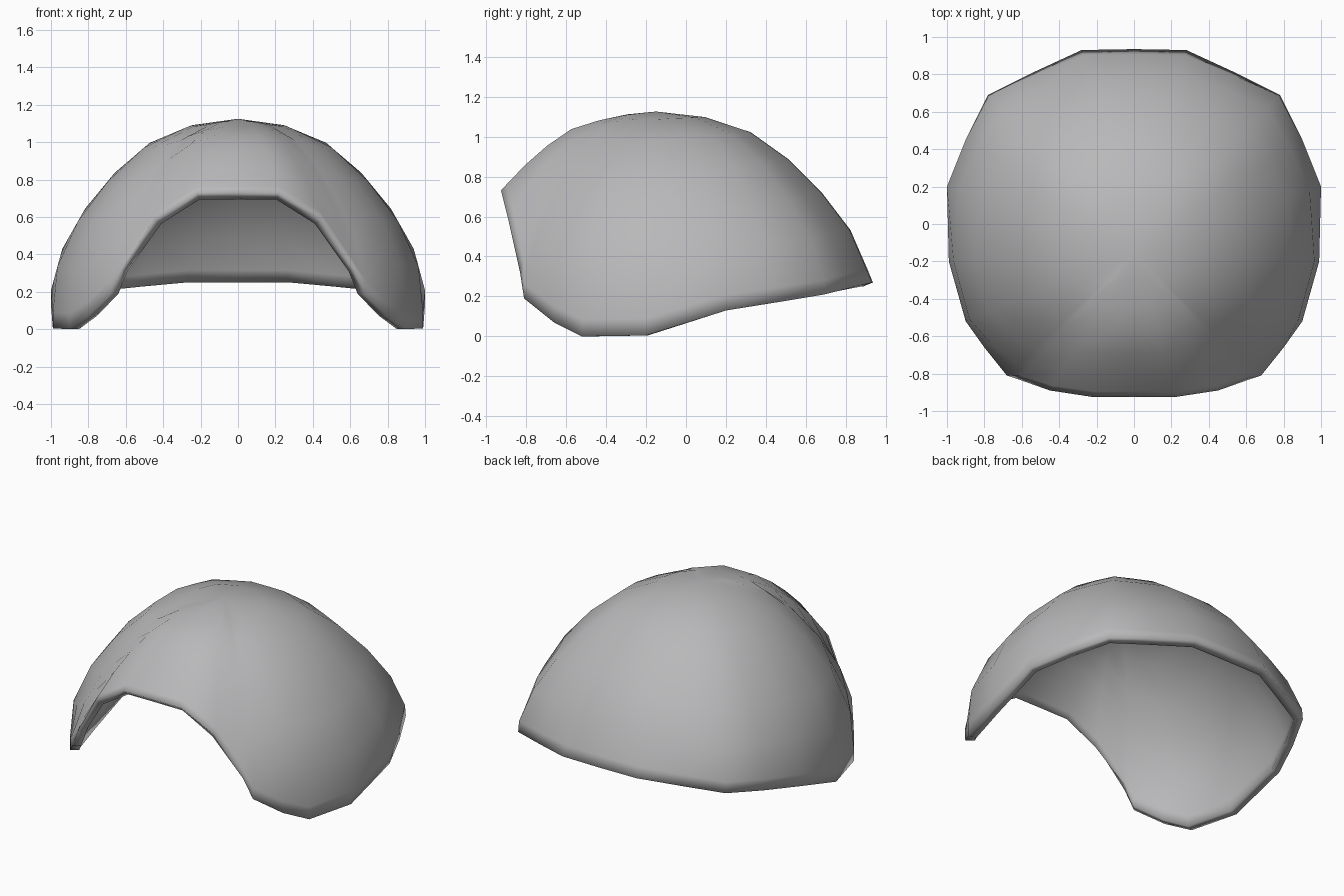
import bpy, bmesh, math

if "Cube" in bpy.data.objects:
    bpy.data.objects.remove(bpy.data.objects["Cube"])

# Right half of the rim, from the front centre round to the back centre
RIM = [(0, -0.925, 0.73), (0.22, -0.925, 0.73), (0.45, -0.89, 0.59), (0.62, -0.83, 0.32),
       (0.68, -0.81, 0.19), (0.80, -0.66, 0.07), (0.90, -0.52, 0.0), (0.99, -0.20, 0.005),
       (1.0, 0.20, 0.13), (0.90, 0.45, 0.17), (0.78, 0.69, 0.21), (0.54, 0.81, 0.24),
       (0.28, 0.93, 0.27), (0, 0.935, 0.27)]
RIM += [(-x, y, z) for x, y, z in reversed(RIM[1:-1])]

# Dome profile: height and relative radius
PROFILE = [(0.0, 1.0), (0.27, 1.0), (0.52, 0.905), (0.74, 0.75), (0.92, 0.58),
           (1.04, 0.41), (1.105, 0.2), (1.125, 0.0)]
APEX = (0, -0.15, 1.125)
STEPS = [0, 0.05, 0.2, 0.36, 0.52, 0.68, 0.84]

LENGTHS = [0]
for (z0, r0), (z1, r1) in zip(PROFILE, PROFILE[1:]):
    LENGTHS.append(LENGTHS[-1] + math.hypot(z1 - z0, r1 - r0))


def lookup(value, keys, results):
    """Straight-line interpolation in a rising table."""
    for i in range(len(keys) - 1):
        if value <= keys[i + 1]:
            f = (value - keys[i]) / (keys[i + 1] - keys[i])
            return results[i] + f * (results[i + 1] - results[i])
    return results[-1]


HEIGHTS = [p[0] for p in PROFILE]
RADII = [p[1] for p in PROFILE]


def dome_point(rim, t):
    """Point on the curved rib that runs from a rim point up to the crown."""
    x, y, z = rim
    start = lookup(z, HEIGHTS, LENGTHS)
    at = start + (LENGTHS[-1] - start) * t
    s = lookup(at, LENGTHS, RADII) / lookup(z, HEIGHTS, RADII)
    return x * s, APEX[1] + (y - APEX[1]) * s, lookup(at, LENGTHS, HEIGHTS)


# Open dome shell
bm = bmesh.new()
rings = [[bm.verts.new(dome_point(p, t)) for p in RIM] for t in STEPS]
crown = bm.verts.new(APEX)
n = len(RIM)
for lo, hi in zip(rings, rings[1:]):
    for i in range(n):
        j = (i + 1) % n
        bm.faces.new((lo[i], lo[j], hi[j], hi[i]))
for i in range(n):
    bm.faces.new((rings[-1][i], rings[-1][(i + 1) % n], crown))
bm.normal_update()
mesh = bpy.data.meshes.new("helmet_shell")
bm.to_mesh(mesh)
bm.free()
shell = bpy.data.objects.new("helmet_shell", mesh)
bpy.context.collection.objects.link(shell)

# Wall thickness towards the inside
wall = shell.modifiers.new("wall", 'SOLIDIFY')
wall.thickness = 0.055
wall.offset = -1

# Soft shading and colour
mesh.shade_smooth()
grey = bpy.data.materials.new("plain_grey")
grey.diffuse_color = (0.48, 0.48, 0.49, 1)
grey.use_nodes = True
grey.node_tree.nodes["Principled BSDF"].inputs["Base Color"].default_value = grey.diffuse_color
mesh.materials.append(grey)
